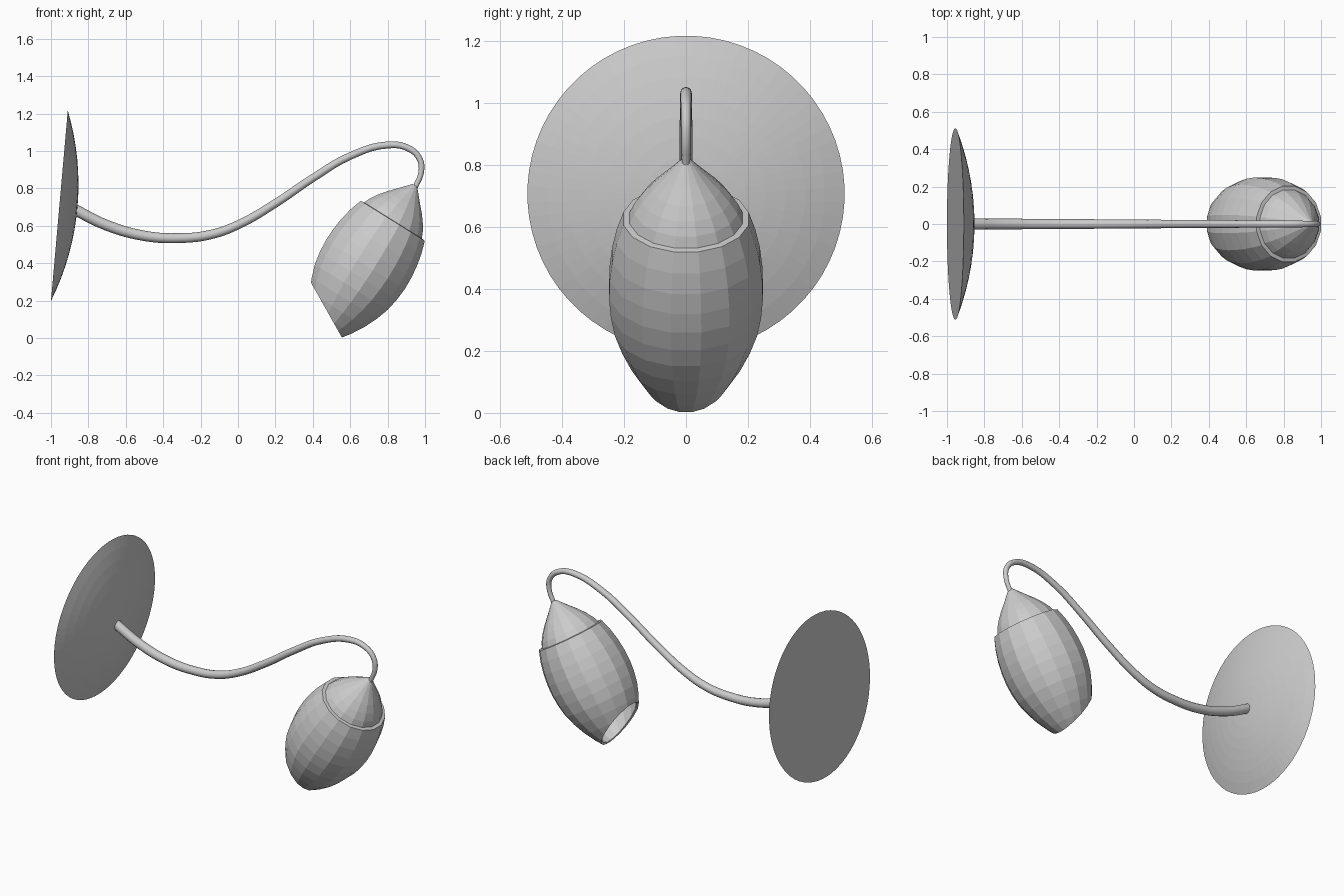
import bpy, bmesh, math
from mathutils import Matrix, Vector

cube = bpy.data.objects.get("Cube")
if cube:
    bpy.data.objects.remove(cube, do_unlink=True)


def make_material(name, value):
    mat = bpy.data.materials.new(name)
    mat.use_nodes = True
    colour = (value, value, value, 1)
    mat.diffuse_color = colour
    mat.node_tree.nodes["Principled BSDF"].inputs["Base Color"].default_value = colour
    return mat


grey = make_material("light grey", 0.6)


def frame(origin, axis):
    """Local z runs along axis, which lies in the xz plane."""
    z = Vector(axis).normalized()
    y = Vector((0, -1, 0)) if z.z < -0.5 else Vector((0, 1, 0))
    x = y.cross(z)
    m = Matrix((x, y, z)).transposed().to_4x4()
    m.translation = origin
    return m


def lathe(name, profile, sides, matrix, cut=None):
    """Spin (radius, height) points around local z."""
    bm = bmesh.new()
    rings = []
    for r, h in profile:
        angles = [2 * math.pi * (j + 0.5) / sides for j in range(sides)]
        rings.append([bm.verts.new((r * math.cos(a), r * math.sin(a), h)) for a in angles])
    for low, high in zip(rings, rings[1:]):
        for j in range(sides):
            k = (j + 1) % sides
            bm.faces.new((low[j], low[k], high[k], high[j]))
    bmesh.ops.remove_doubles(bm, verts=bm.verts, dist=1e-5)
    if cut:
        bmesh.ops.bisect_plane(bm, geom=bm.verts[:] + bm.edges[:] + bm.faces[:],
                               plane_co=cut[0], plane_no=cut[1], clear_outer=True)
    mesh = bpy.data.meshes.new(name)
    bm.to_mesh(mesh)
    bm.free()
    mesh.materials.append(grey)
    obj = bpy.data.objects.new(name, mesh)
    obj.matrix_world = matrix
    bpy.context.collection.objects.link(obj)
    return obj


# Wall plate: shallow dome with a flat back
RADIUS, DEPTH, STEPS = 0.512, 0.097, 8
sphere = (RADIUS ** 2 + DEPTH ** 2) / (2 * DEPTH)
plate = [(0, 0)]
for i in range(STEPS + 1):
    r = RADIUS * (1 - i / STEPS)
    plate.append((r, math.sqrt(sphere ** 2 - r ** 2) - sphere + DEPTH))
lathe("wall_plate", plate, 64, frame((-0.955, 0, 0.707), (0.996, 0, -0.088)))

# Shade and its cap share one tilted axis running down from the tip
axis = frame((0.945, 0, 0.815), (-0.53, 0, -0.848))
lathe("shade_cap", [(0, -0.005), (0.016, 0), (0.072, 0.062), (0.112, 0.105),
                    (0.144, 0.145), (0.17, 0.185), (0.188, 0.226)], 16, axis)

shade = lathe("shade", [(0.184, 0.22), (0.206, 0.222), (0.228, 0.29), (0.243, 0.36),
                        (0.251, 0.43), (0.253, 0.5), (0.247, 0.57), (0.234, 0.64),
                        (0.21, 0.71), (0.178, 0.78), (0.136, 0.85), (0.084, 0.92)],
              16, axis, cut=((-0.205, 0, 0.729), (-0.165, 0, 0.303)))
wall = shade.modifiers.new("Thickness", "SOLIDIFY")
wall.thickness = 0.015
wall.offset = -1

# Arm: tapering swan-neck tube
path = [(-0.88, 0.69), (-0.7, 0.602), (-0.5, 0.546), (-0.32, 0.534), (-0.15, 0.552),
        (0, 0.605), (0.2, 0.72), (0.4, 0.855), (0.6, 0.973), (0.8, 1.032),
        (0.91, 1.015), (0.97, 0.96), (0.98, 0.89), (0.945, 0.8)]
curve = bpy.data.curves.new("arm", "CURVE")
curve.dimensions = "3D"
curve.bevel_depth = 0.03
curve.bevel_resolution = 4
curve.resolution_u = 5
curve.use_fill_caps = True
spline = curve.splines.new("BEZIER")
spline.bezier_points.add(len(path) - 1)
for i, (point, (x, z)) in enumerate(zip(spline.bezier_points, path)):
    point.co = (x, 0, z)
    point.handle_left_type = point.handle_right_type = "AUTO"
    point.radius = 1 - 0.55 * i / (len(path) - 1)
curve.materials.append(grey)
arm = bpy.data.objects.new("arm", curve)
bpy.context.collection.objects.link(arm)
bpy.ops.object.select_all(action="DESELECT")
arm.select_set(True)
bpy.context.view_layer.objects.active = arm
bpy.ops.object.convert(target="MESH")
bpy.ops.object.shade_smooth_by_angle(angle=math.radians(40))
